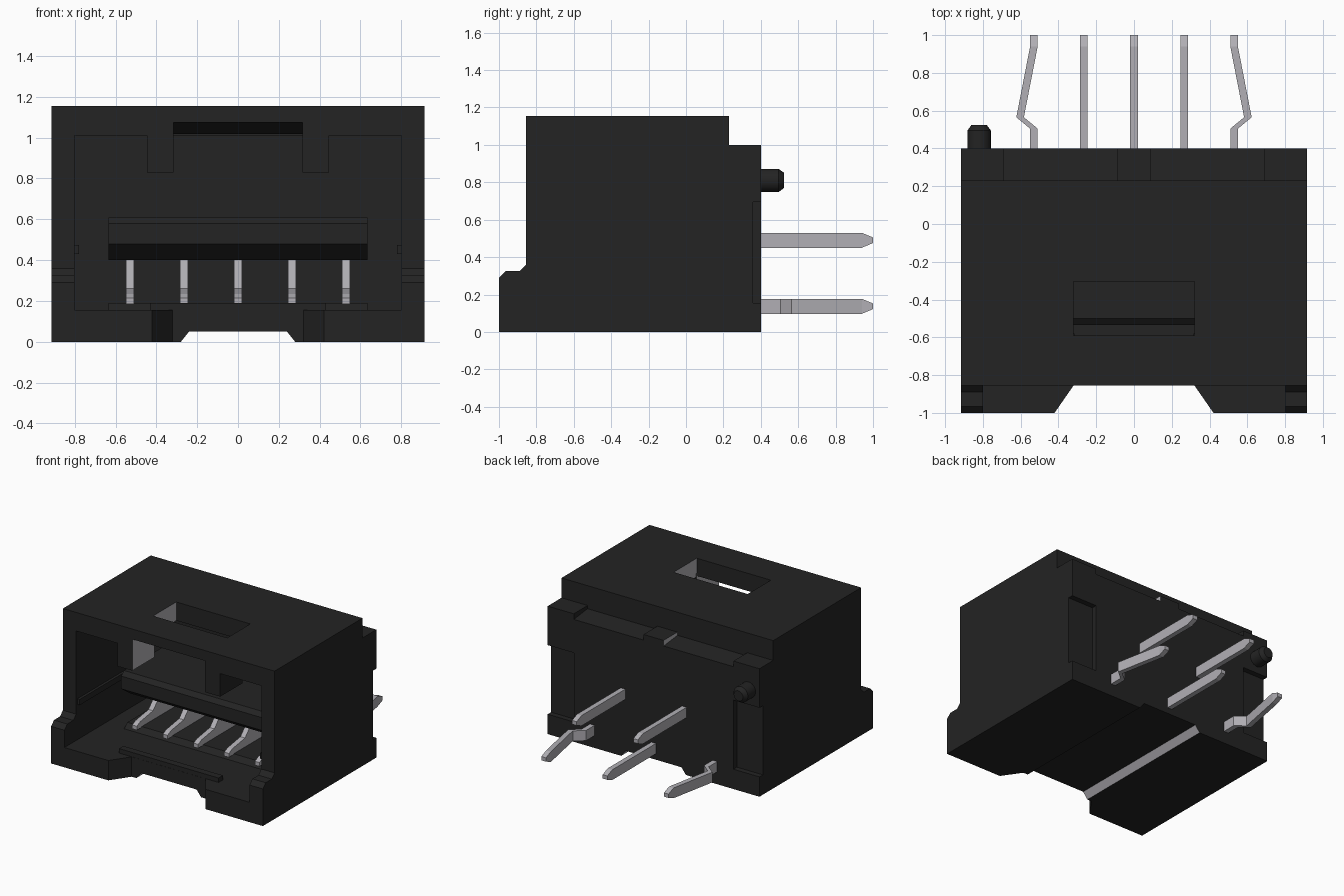
import bpy, bmesh
from mathutils import Vector

cube = bpy.data.objects.get("Cube")
if cube:
    bpy.data.objects.remove(cube, do_unlink=True)


def material(name, rgb):
    m = bpy.data.materials.new(name)
    m.use_nodes = True
    m.diffuse_color = (*rgb, 1)
    bsdf = next(n for n in m.node_tree.nodes if n.type == 'BSDF_PRINCIPLED')
    bsdf.inputs["Base Color"].default_value = (*rgb, 1)
    bsdf.inputs["Roughness"].default_value = 0.6
    return m


BLACK = material("black plastic", (0.017, 0.017, 0.017))
METAL = material("pale metal", (0.44, 0.43, 0.46))


def prism(name, outline, lo, hi, axis, mat=BLACK):
    """Extrude an outline along x (points are y,z), y (x,z) or z (x,y)."""
    def place(a, b, t):
        return {'x': (t, a, b), 'y': (a, t, b), 'z': (a, b, t)}[axis]
    bm = bmesh.new()
    ends = [[bm.verts.new(place(a, b, t)) for a, b in outline] for t in (lo, hi)]
    for ring in ends:
        bm.faces.new(ring)
    n = len(outline)
    for i in range(n):
        j = (i + 1) % n
        bm.faces.new((ends[0][i], ends[0][j], ends[1][j], ends[1][i]))
    bmesh.ops.recalc_face_normals(bm, faces=bm.faces)
    mesh = bpy.data.meshes.new(name)
    bm.to_mesh(mesh)
    bm.free()
    mesh.materials.append(mat)
    ob = bpy.data.objects.new(name, mesh)
    bpy.context.scene.collection.objects.link(ob)
    return ob


def box(name, x0, x1, y0, y1, z0, z1, mat=BLACK):
    return prism(name, [(x0, y0), (x1, y0), (x1, y1), (x0, y1)], z0, z1, 'z', mat)


def cut(body, cutters):
    for c in cutters:
        c.hide_render = True
        mod = body.modifiers.new("cut", 'BOOLEAN')
        mod.operation, mod.solver, mod.object = 'DIFFERENCE', 'EXACT', c
    bpy.context.view_layer.update()
    evaluated = body.evaluated_get(bpy.context.evaluated_depsgraph_get())
    mesh = bpy.data.meshes.new_from_object(evaluated)
    body.modifiers.clear()
    body.data = mesh
    mesh.materials.clear()
    for m in (BLACK, METAL):
        mesh.materials.append(m)
    for c in cutters:
        bpy.data.objects.remove(c, do_unlink=True)


# Housing from its side profile
W = 0.915
housing = prism("housing", [(-1, 0), (0.4, 0), (0.4, 1), (0.23, 1), (0.23, 1.155),
                            (-0.855, 1.155), (-0.855, 0.36), (-0.89, 0.325),
                            (-0.965, 0.325), (-1, 0.29)], -W, W, 'x')
cutters = [
    box("cavity", -0.8, 0.8, -1.1, 0.1, 0.155, 1.01),
    prism("latch_slot", [(-0.9, 0.95), (-0.9, 1.075), (-0.855, 1.075),
                         (-0.58, 1.015), (-0.58, 0.95)], -0.315, 0.315, 'x'),
    box("window", -0.32, 0.32, -0.59, -0.305, 0.95, 1.3),
    prism("lip_notch", [(-0.49, -1.1), (0.49, -1.1), (0.32, -0.855), (-0.32, -0.855)],
          -0.1, 0.5, 'z'),
    prism("under_groove", [(-0.32, -0.05), (0.32, -0.05), (0.24, 0.05), (-0.24, 0.05)],
          -1.1, 0.5, 'y'),
]
for s in (-1, 1):
    # Rear corner recesses and the low spans of the rear ledge
    xs = sorted((s * 0.69, s * 1.0))
    cutters.append(box("corner_recess", *xs, 0.358, 0.5, 0.155, 0.695))
    a, b = sorted((s * 0.087, s * 0.69))
    cutters.append(prism("ledge_cut", [(0.23, 1.1), (0.23, 0.975), (0.5, 0.945), (0.5, 1.1)],
                         a, b, 'x'))
cut(housing, cutters)

# Bare side walls of the window, slot and groove
for f in housing.data.polygons:
    c = f.center
    if abs(f.normal.x) > 0.5 and abs(c.x) < 0.34 and (c.z > 0.9 or c.z < 0.06):
        f.material_index = 1

# Guide ribs hanging from the cavity roof, and small side ribs
for s, side in ((-1, "right"), (1, "left")):
    rib = box(f"{side}_guide_rib", *sorted((s * 0.315, s * 0.445)), -0.855, -0.58, 0.83, 1.04)
    rib.data.materials.append(METAL)
    for f in rib.data.polygons:
        if f.normal.x * s < -0.5:
            f.material_index = 1
    box(f"{side}_side_rib", *sorted((s * 0.78, s * 0.85)), -0.84, 0.1, 0.43, 0.475)

# Contact tongue and raised floor inside the cavity
prism("tongue", [(0.12, 0.61), (-0.5, 0.61), (-0.535, 0.58), (-0.535, 0.48),
                 (-0.42, 0.40), (0.12, 0.40)], -0.635, 0.635, 'x')
prism("raised_floor", [(0.12, 0.1), (-0.5, 0.1), (-0.5, 0.155), (-0.46, 0.19), (0.12, 0.19)],
      -0.635, 0.635, 'x')
box("floor_step", -0.43, 0.43, -0.854, -0.8, 0.1, 0.19)

# Contacts inside the cavity
HALF = 0.02
PITCH = 0.265
for i in range(-2, 3):
    x = i * PITCH
    prism(f"contact_{i + 3}", [(-0.52, 0.185), (0.12, 0.185), (0.12, 0.41), (-0.18, 0.41),
                               (-0.32, 0.26), (-0.48, 0.235), (-0.52, 0.215)],
          x - HALF, x + HALF, 'x', METAL)


def tail(name, path, z0, z1):
    """Flat bar along a path of (x, y) points, narrowed in height at its tip."""
    bm = bmesh.new()
    rings = []
    for k, (x, y) in enumerate(path):
        inset = 0.025 if k == len(path) - 1 else 0
        rings.append([bm.verts.new(p) for p in (
            (x - HALF, y, z0 + inset), (x + HALF, y, z0 + inset),
            (x + HALF, y, z1 - inset), (x - HALF, y, z1 - inset))])
    for r, q in zip(rings, rings[1:]):
        for i in range(4):
            j = (i + 1) % 4
            bm.faces.new((r[i], r[j], q[j], q[i]))
    bm.faces.new(rings[0])
    bm.faces.new(rings[-1])
    bmesh.ops.recalc_face_normals(bm, faces=bm.faces)
    mesh = bpy.data.meshes.new(name)
    bm.to_mesh(mesh)
    bm.free()
    mesh.materials.append(METAL)
    bpy.context.scene.collection.objects.link(bpy.data.objects.new(name, mesh))


# Solder tails: two rows, with the outer lower ones kinked outward
for i in range(-2, 3):
    x = i * PITCH
    path = [(x, 0.35), (x, 0.94), (x, 1.0)]
    if abs(i) == 2:
        out = x + 0.073 * (1 if i > 0 else -1)
        path[1:1] = [(x, 0.505), (out, 0.565)]
    z0 = 0.45 if i % 2 else 0.097
    tail(f"tail_{i + 3}", path, z0, z0 + 0.08)

# Locating peg with a chamfered end
bm = bmesh.new()
rings = []
for y, r in ((0.35, 0.062), (0.495, 0.062), (0.525, 0.04)):
    ring = bmesh.ops.create_circle(bm, segments=24, radius=r)["verts"]
    for v in ring:
        v.co = Vector((-0.82 + v.co.x, y, 0.81 + v.co.y))
    rings.append(ring)
for r, q in zip(rings, rings[1:]):
    for i in range(24):
        j = (i + 1) % 24
        bm.faces.new((r[i], r[j], q[j], q[i]))
bm.faces.new(rings[-1])
bmesh.ops.recalc_face_normals(bm, faces=bm.faces)
peg_mesh = bpy.data.meshes.new("locating_peg")
bm.to_mesh(peg_mesh)
bm.free()
peg_mesh.materials.append(BLACK)
peg = bpy.data.objects.new("locating_peg", peg_mesh)
bpy.context.scene.collection.objects.link(peg)
bpy.ops.object.select_all(action='DESELECT')
peg.select_set(True)
bpy.context.view_layer.objects.active = peg
bpy.ops.object.shade_smooth_by_angle(angle=0.5)
